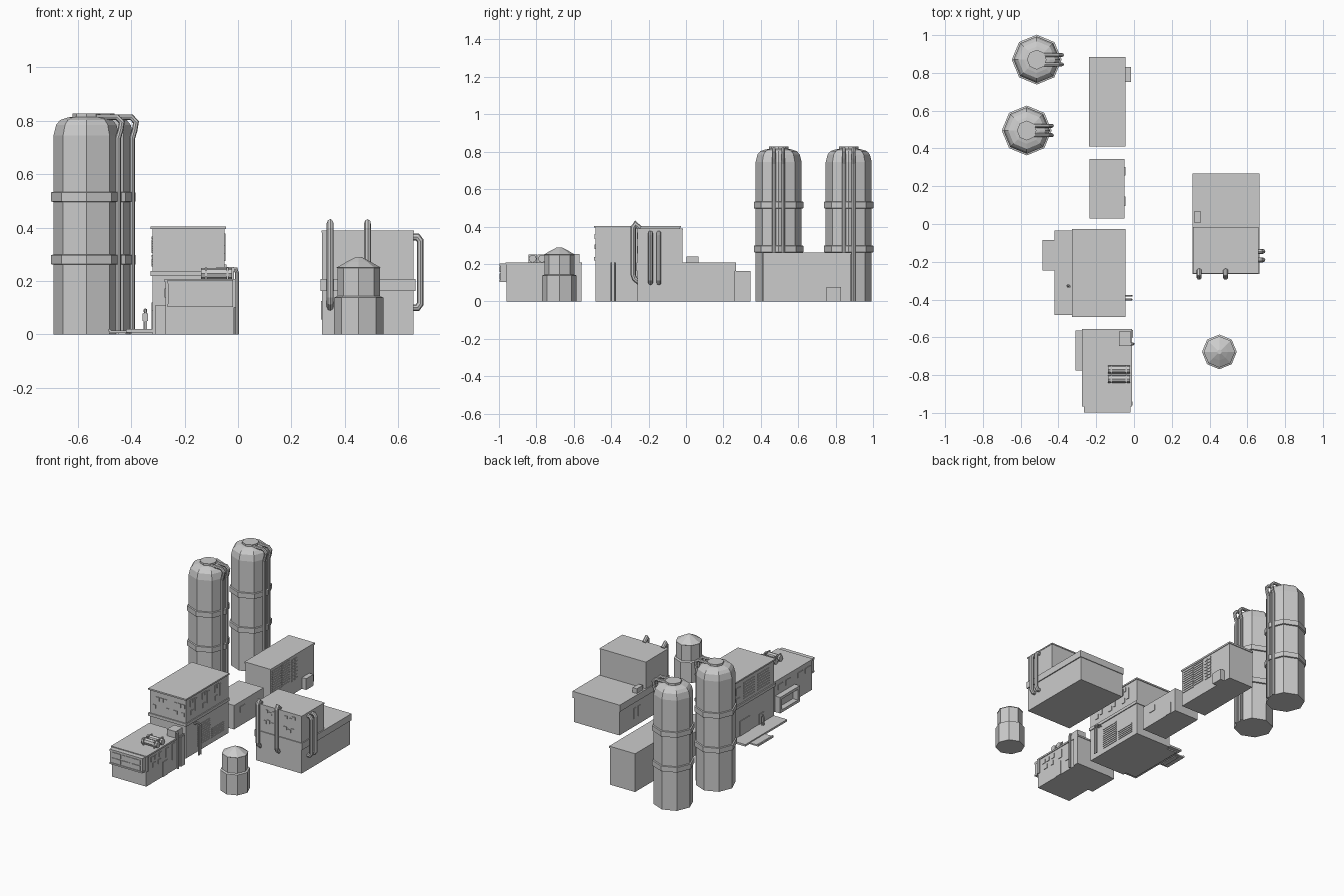
import bpy, bmesh, math
from mathutils import Vector

def finish(name, bm):
    me = bpy.data.meshes.new(name)
    bmesh.ops.recalc_face_normals(bm, faces=bm.faces)
    bm.to_mesh(me)
    bm.free()
    ob = bpy.data.objects.new(name, me)
    bpy.context.collection.objects.link(ob)
    return ob

def add_box(bm, x, y, z):
    r = bmesh.ops.create_cube(bm, size=1)
    for v in r['verts']:
        v.co = Vector([(a[0] + a[1]) / 2 + c * (a[1] - a[0]) for a, c in zip((x, y, z), v.co)])

def boxes(name, *items):
    bm = bmesh.new()
    for it in items:
        add_box(bm, *it)
    return finish(name, bm)

def lathe(name, cx, cy, profile, n=8):
    """Stack of n-sided rings, capped at both ends."""
    bm = bmesh.new()
    rings = [[bm.verts.new((cx + r * math.cos(2 * math.pi * i / n),
                            cy + r * math.sin(2 * math.pi * i / n), z)) for i in range(n)]
             for r, z in profile]
    for a, b in zip(rings, rings[1:]):
        for i in range(n):
            bm.faces.new((a[i], a[(i + 1) % n], b[(i + 1) % n], b[i]))
    bm.faces.new(rings[0])
    bm.faces.new(rings[-1])
    return finish(name, bm)

def pipe(name, pts, r, n=8):
    """Tube with mitred bends along a polyline."""
    pts = [Vector(p) for p in pts]
    bm = bmesh.new()
    rings = []
    d0 = (pts[1] - pts[0]).normalized()
    side = d0.orthogonal().normalized()
    ring = [pts[0] + r * (math.cos(2 * math.pi * i / n) * side
            + math.sin(2 * math.pi * i / n) * d0.cross(side)) for i in range(n)]
    rings.append([bm.verts.new(p) for p in ring])
    for k in range(1, len(pts)):
        d = (pts[k] - pts[k - 1]).normalized()
        e = (pts[k + 1] - pts[k]).normalized() if k + 1 < len(pts) else d
        m = (d + e).normalized()
        ring = [p + d * ((pts[k] - p).dot(m) / d.dot(m)) for p in ring]
        rings.append([bm.verts.new(p) for p in ring])
    for a, b in zip(rings, rings[1:]):
        for i in range(n):
            bm.faces.new((a[i], a[(i + 1) % n], b[(i + 1) % n], b[i]))
    bm.faces.new(rings[0])
    bm.faces.new(rings[-1])
    return finish(name, bm)

T = 0.004  # how far wall panels stand proud

def panels(name, axis, wall, cells, t=T):
    """Thin panels on a wall; cells are (u, z, width, height)."""
    items = []
    for u, z, w, h in cells:
        a, uu = (wall - t, wall + t), (u - w / 2, u + w / 2)
        zz = (z - h / 2, z + h / 2)
        items.append((a, uu, zz) if axis == 'x' else (uu, a, zz))
    return boxes(name, *items)

def slats(u0, u1, z0, z1, n, h=0.009):
    return [((u0 + u1) / 2, z0 + (z1 - z0) * (i + .5) / n, u1 - u0, h) for i in range(n)]

# Tall silos with bands and paired downpipes
for tag, cx, cy in (("back", -0.515, 0.87), ("front", -0.568, 0.495)):
    lathe(f"silo_{tag}", cx, cy, [(.123, 0), (.123, .745), (.113, .785), (.098, .803),
                                  (.07, .812), (.052, .815), (.052, .828)])
    for z in (.28, .515):
        lathe(f"silo_band_{tag}", cx, cy, [(.123, z - .019), (.132, z - .017),
                                           (.132, z + .017), (.123, z + .019)])
    for dy in (-.025, .025):
        y = cy + dy
        pipe(f"silo_pipe_{tag}", [(cx + .03, y, .814), (cx + .115, y, .814), (cx + .133, y, .795),
                                  (cx + .128, y, .765), (cx + .119, y, .735), (cx + .119, y, 0)], .0105)

# Back storage building with side vents and an entrance
boxes("storage_building", ((-.235, -.048), (.415, .88), (0, .255)),
      ((-.239, -.044), (.411, .885), (.25, .262)))
boxes("storage_entrance", ((-.05, -.016), (.752, .83), (0, .076)))
panels("storage_vents", 'x', -.048, slats(.43, .525, .085, .245, 10) + slats(.532, .62, .092, .25, 10)
       + slats(.64, .665, .085, .24, 7, .014) + slats(.672, .7, .085, .24, 7, .014))

# Low connecting building
boxes("connector", ((-.235, -.05), (.03, .345), (0, .162)))
panels("connector_doors", 'x', -.05, [(.28, .04, .045, .08), (.12, .11, .05, .04)])

# Main hall with belt and roof trim
boxes("main_hall", ((-.32, -.05), (-.485, -.032), (0, .4)),
      ((-.328, -.045), (-.492, -.027), (.394, .404)),
      ((-.328, -.044), (-.492, -.027), (.218, .238)))
front = [(x, .346, .024, .028) for x in (-.262, -.232, -.203, -.128, -.1, -.07)]
front += [(x, .291, .026, .024) for x in (-.288, -.185, -.128, -.075)]
panels("main_front_windows", 'y', -.485, front)
side = []
for y in (-.41, -.28, -.15):
    side += [(y - .022, .355, .02, .045), (y + .004, .365, .02, .025), (y + .03, .33, .018, .08),
             (y - .012, .29, .03, .03)]
panels("main_side_windows", 'x', -.05, side)
panels("main_side_louvres", 'x', -.05, slats(-.36, -.23, .03, .18, 10) + slats(-.21, -.08, .03, .1, 5))
panels("main_left_louvres", 'x', -.32, slats(-.43, -.31, .25, .37, 7) + slats(-.27, -.16, .25, .37, 7)
       + [(-.1, .33, .04, .05), (-.1, .27, .04, .03)])
panels("main_left_doors", 'x', -.32, [(-.17, .065, .11, .11), (-.35, .055, .05, .07)])
for y in (-.38, -.4):
    pipe("main_wall_pipe", [(-.05, y, .205), (-.018, y, .205), (-.012, y, .195), (-.012, y, 0)], .005, 6)

# Loading platform, lower step and its edge blocks
boxes("loading_platform", ((-.42, -.32), (-.482, -.035), (.008, .021)),
      ((-.40, -.32), (-.46, -.06), (0, .009)))
boxes("platform_step", ((-.482, -.41), (-.245, -.085), (.005, .014)),
      ((-.485, -.475), (-.245, -.085), (.01, .02)), ((-.45, -.42), (-.23, -.10), (0, .006)))

# Standing worker on the platform
boxes("worker", ((-.353, -.348), (-.334, -.325), (.02, .05)), ((-.346, -.341), (-.33, -.322), (.02, .05)),
      ((-.354, -.341), (-.335, -.32), (.048, .08)), ((-.358, -.354), (-.33, -.322), (.05, .078)),
      ((-.341, -.337), (-.335, -.325), (.05, .078)))
lathe("worker_head", -.347, -.327, [(.003, .078), (.007, .086), (.006, .094), (.002, .097)], 6)

# Front office: body, overhanging window bay, roof edge and corner posts
boxes("office", ((-.272, -.015), (-.96, -.56), (0, .2)),
      ((-.276, -.01), (-.965, -.556), (.197, .208)),
      ((-.03, -.006), (-.6, -.56), (0, .2)), ((-.03, -.008), (-.962, -.94), (.1, .2)))
boxes("office_bay", ((-.262, -.02), (-.993, -.95), (.105, .2)), ((-.264, -.018), (-.998, -.95), (.19, .203)),
      ((-.264, -.018), (-.998, -.95), (.103, .113)))
panels("office_bay_windows", 'y', -.993,
       [(x, z, .066, .03) for x in (-.215, -.141, -.067) for z in (.133, .171)])
panels("office_side_windows", 'x', -.015,
       [(-.9, .165, .024, .03), (-.86, .165, .024, .03), (-.88, .12, .03, .03), (-.81, .165, .024, .03),
        (-.82, .12, .024, .03), (-.74, .15, .03, .06), (-.67, .13, .03, .11), (-.76, .05, .05, .1)])
panels("office_left_windows", 'x', -.272, [(y, .155, .05, .035) for y in (-.91, -.83, -.7, -.62)])

# Open-fronted side annex
boxes("side_annex", ((-.31, -.27), (-.775, -.755), (0, .107)), ((-.31, -.27), (-.585, -.565), (0, .107)),
      ((-.31, -.27), (-.775, -.565), (.09, .108)), ((-.31, -.27), (-.775, -.565), (0, .018)))

# Office roof: two horizontal tanks, a vent box and a riser pipe
for y in (-.77, -.82):
    pipe("roof_tank", [(-.138, y, .228), (-.022, y, .228)], .021)
    boxes("roof_tank_bands", *[((x - .004, x + .004), (y - .023, y + .023), (.205, .251))
                               for x in (-.12, -.04)])
boxes("roof_vent_box", ((-.08, -.015), (-.645, -.57), (.2, .252)))
pipe("office_riser", [(-.03, -.635, .243), (-.008, -.635, .243), (-.004, -.635, .23), (-.004, -.635, 0)], .007)

# Right plant building: tall front half, low back half, ledge
boxes("plant_building", ((.315, .657), (-.258, .262), (0, .205)), ((.315, .657), (-.258, -.02), (.2, .388)),
      ((.309, .664), (-.264, -.014), (.163, .208)), ((.309, .664), (-.02, .267), (.163, .208)),
      ((.313, .66), (-.261, -.017), (.382, .39)))
boxes("plant_roof_unit", ((.32, .352), (.004, .068), (.2, .24)))
front = [(.395, .353, .02, .02), (.425, .343, .022, .018), (.445, .353, .02, .02), (.54, .35, .02, .02),
         (.575, .343, .022, .02), (.6, .358, .024, .02), (.385, .277, .02, .022), (.41, .285, .022, .022),
         (.445, .275, .022, .02), (.535, .277, .022, .02), (.565, .265, .022, .02), (.59, .275, .022, .02)]
panels("plant_front_windows", 'y', -.258, front)
panels("plant_left_windows", 'x', .315, [(.05, .09, .025, .07), (.1, .09, .025, .07)])
for x in (.345, .485):
    pipe("plant_front_pipe", [(x, -.25, .1), (x, -.275, .12), (x, -.282, .14), (x, -.282, .395),
                              (x, -.27, .412), (x, -.245, .39)], .0135)
for y in (-.145, -.19):
    pipe("plant_side_pipe", [(.65, y, .365), (.672, y, .365), (.683, y, .35), (.683, y, .115),
                             (.672, y, .1), (.65, y, .1)], .0125)

# Small stepped tank with a conical roof
lathe("small_tank", .452, -.677, [(.092, 0), (.092, .138), (.08, .143), (.08, .248),
                                  (.083, .25), (.045, .272), (.012, .289)])
